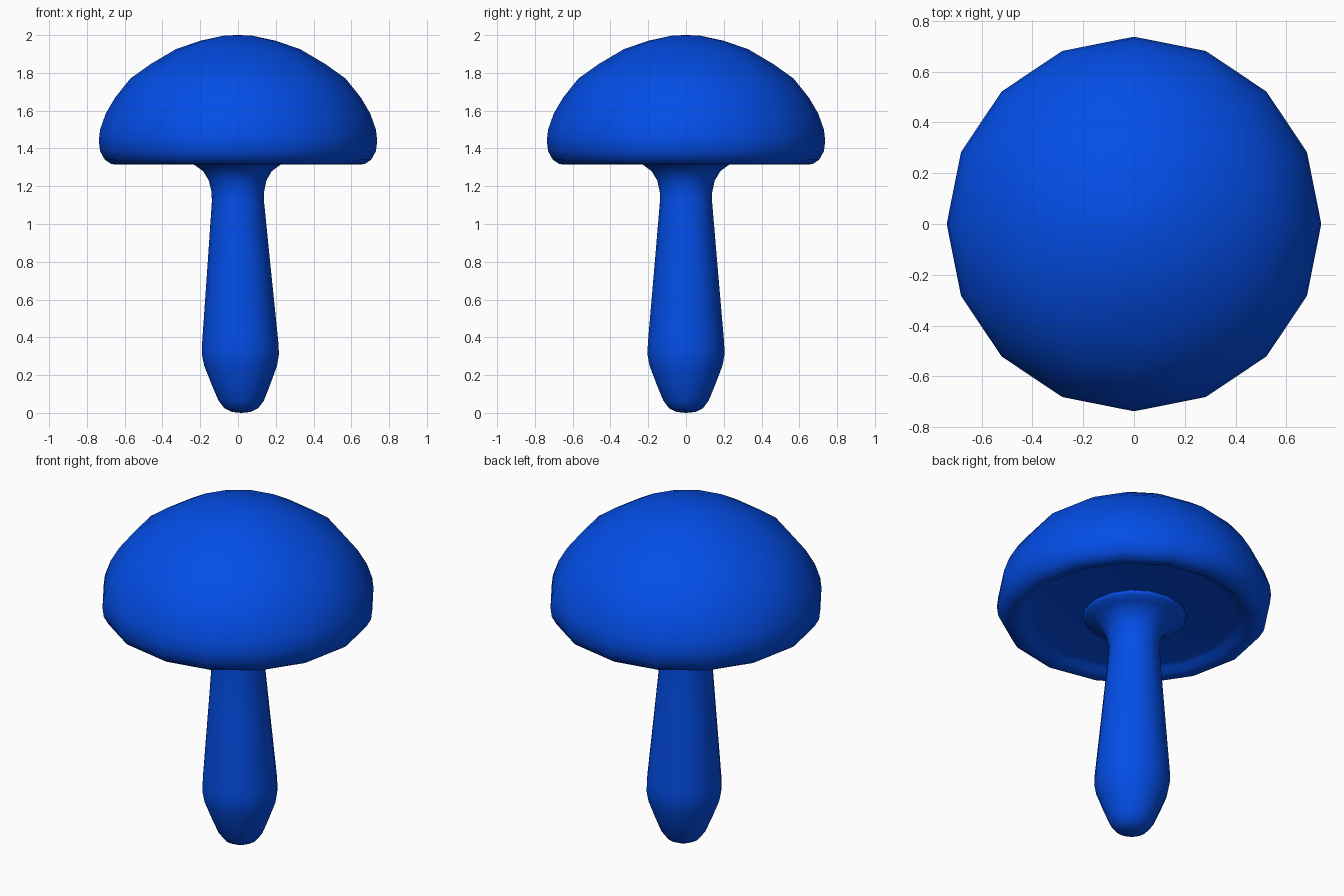
import bpy
import bmesh
import math

default = bpy.data.objects.get("Cube")
if default:
    bpy.data.objects.remove(default, do_unlink=True)

blue = bpy.data.materials.new("blue")
blue.use_nodes = True
colour = (0.001, 0.075, 0.8, 1)
blue.diffuse_color = colour
blue.node_tree.nodes["Principled BSDF"].inputs["Base Color"].default_value = colour


def lathe(name, profile, sides, lean=lambda z: 0):
    """Turn a (radius, height) profile into a closed smooth solid."""
    bm = bmesh.new()
    rings = []
    for r, z in profile:
        if r == 0:
            rings.append([bm.verts.new((lean(z), 0, z))] * sides)
            continue
        ring = []
        for i in range(sides):
            a = math.tau * i / sides
            ring.append(bm.verts.new((lean(z) + r * math.cos(a), r * math.sin(a), z)))
        rings.append(ring)
    for low, high in zip(rings, rings[1:]):
        for i in range(sides):
            j = (i + 1) % sides
            corners = dict.fromkeys((low[i], low[j], high[j], high[i]))
            bm.faces.new(list(corners))
    bmesh.ops.recalc_face_normals(bm, faces=bm.faces)
    mesh = bpy.data.meshes.new(name)
    bm.to_mesh(mesh)
    bm.free()
    mesh.materials.append(blue)
    mesh.polygons.foreach_set("use_smooth", [True] * len(mesh.polygons))
    obj = bpy.data.objects.new(name, mesh)
    bpy.context.collection.objects.link(obj)
    return obj


# Domed cap with a rolled rim and a shallow recessed underside
lathe("cap", [
    (0, 2.0), (0.07, 1.998), (0.2, 1.97), (0.33, 1.925), (0.465, 1.845),
    (0.57, 1.77), (0.65, 1.67), (0.7, 1.585), (0.73, 1.5), (0.737, 1.44),
    (0.73, 1.385), (0.705, 1.34), (0.67, 1.317), (0.635, 1.315),
    (0.605, 1.325), (0.58, 1.345), (0.55, 1.355), (0, 1.355),
], 16)

# Slightly leaning stem with a tapered foot and a flared collar
lathe("stem", [
    (0, 0), (0.05, 0.005), (0.09, 0.025), (0.12, 0.065), (0.155, 0.15),
    (0.193, 0.25), (0.204, 0.31), (0.202, 0.37), (0.165, 0.8), (0.138, 1.12),
    (0.139, 1.17), (0.152, 1.23), (0.182, 1.28), (0.23, 1.315),
    (0.27, 1.33), (0.28, 1.345), (0.26, 1.365), (0, 1.37),
], 16, lambda z: 0.018 * (1 - z / 1.1))
